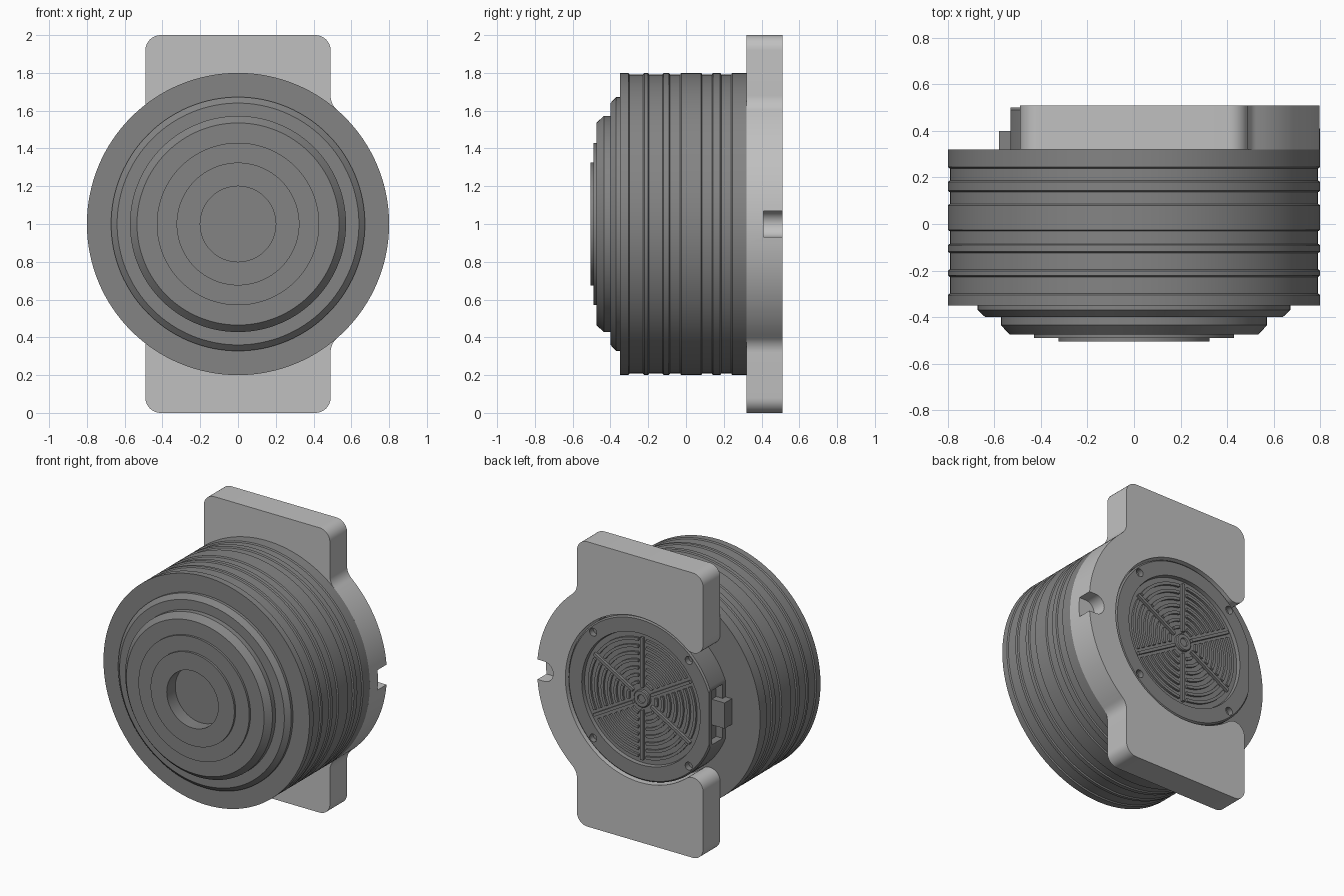
import bpy, bmesh
from math import sin, cos, pi, radians, degrees, atan2, sqrt
from mathutils import Matrix, Vector

if "Cube" in bpy.data.objects:
    bpy.data.objects.remove(bpy.data.objects["Cube"])

CZ = 1.0  # height of the main axis


def material(name, v):
    m = bpy.data.materials.new(name)
    m.use_nodes = True
    m.diffuse_color = (v, v, v, 1)
    m.node_tree.nodes["Principled BSDF"].inputs["Base Color"].default_value = (v, v, v, 1)
    return m


DARK = material("dark grey", 0.23)
LIGHT = material("light grey", 0.53)


def finish(name, bm, mat):
    bmesh.ops.remove_doubles(bm, verts=bm.verts, dist=1e-5)
    bmesh.ops.recalc_face_normals(bm, faces=bm.faces)
    me = bpy.data.meshes.new(name)
    bm.to_mesh(me)
    bm.free()
    me.materials.append(mat)
    ob = bpy.data.objects.new(name, me)
    bpy.context.collection.objects.link(ob)
    ob.location.z = CZ
    return ob


def activate(ob):
    bpy.ops.object.select_all(action='DESELECT')
    ob.select_set(True)
    bpy.context.view_layer.objects.active = ob


def smooth(ob):
    activate(ob)
    bpy.ops.object.shade_smooth_by_angle(angle=radians(25))


def lathe(name, profile, mat, steps=96):
    """Revolve (radius, y) points about the y axis."""
    bm = bmesh.new()
    vs = [bm.verts.new((r, y, 0)) for r, y in profile]
    es = [bm.edges.new(p) for p in zip(vs, vs[1:])]
    bmesh.ops.spin(bm, geom=vs + es, cent=(0, 0, 0), axis=(0, 1, 0),
                   angle=2 * pi, steps=steps)
    return finish(name, bm, mat)


def add_prism(bm, outline, y0, y1):
    """Extrude an (x, z) outline along y."""
    f = bm.faces.new([bm.verts.new((x, y0, z)) for x, z in outline])
    ext = bmesh.ops.extrude_face_region(bm, geom=[f])["geom"]
    bmesh.ops.translate(bm, vec=(0, y1 - y0, 0),
                        verts=[v for v in ext if isinstance(v, bmesh.types.BMVert)])


def prism(name, outline, y0, y1, mat):
    bm = bmesh.new()
    add_prism(bm, outline, y0, y1)
    return finish(name, bm, mat)


def arc(cx, cz, r, a0, a1, n):
    angles = [radians(a0 + (a1 - a0) * i / n) for i in range(n + 1)]
    return [(cx + r * cos(a), cz + r * sin(a)) for a in angles]


def rect(x0, x1, h):
    return [(x0, -h), (x1, -h), (x1, h), (x0, h)]


def cut(ob, cutter):
    cutter.hide_render = True
    activate(ob)
    mod = ob.modifiers.new("cut", 'BOOLEAN')
    mod.operation = 'DIFFERENCE'
    mod.solver = 'EXACT'
    mod.object = cutter
    bpy.ops.object.modifier_apply(modifier=mod.name)
    bpy.data.objects.remove(cutter)


# Round housing: stepped front with a bore, ribbed side wall
R, GROOVE = 0.80, 0.792
front = [(0, -0.41), (0.2, -0.41), (0.2, -0.505), (0.325, -0.505), (0.325, -0.49),
         (0.43, -0.49), (0.43, -0.475), (0.535, -0.475), (0.572, -0.435),
         (0.572, -0.40), (0.64, -0.40), (0.672, -0.37), (0.672, -0.35), (R, -0.35)]
recesses = [(-0.302, -0.224), (-0.198, -0.122), (-0.088, -0.028),
            (0.083, 0.14), (0.184, 0.242)]
wall = []
for a, b in recesses:
    wall += [(R, a - 0.003), (GROOVE, a + 0.003), (GROOVE, b - 0.003), (R, b + 0.003)]
housing = lathe("housing", front + wall + [(R, 0.32), (0, 0.32)], DARK, 128)
smooth(housing)

# Mounting plate: two lugs joined by a half ring, open on one side
OPEN = 0.58
fx, ff = 0.59, 0.10
fz = sqrt((R + ff) ** 2 - fx ** 2)
fa = degrees(atan2(fz, fx))
lx, lf = -0.41, 0.08
lz = sqrt((OPEN + lf) ** 2 - lx ** 2)
la = degrees(atan2(lz, lx))
half = (arc(0, 0, R, 0, fa, 20) + arc(fx, fz, ff, 180 + fa, 180, 8)[1:]
        + arc(0.41, 0.92, 0.08, 0, 90, 8) + arc(-0.41, 0.92, 0.08, 90, 180, 8)
        + arc(lx, lz, lf, 180, 180 + la, 10) + arc(0, 0, OPEN, la, 0, 40)[1:])
outline = half + [(x, -z) for x, z in reversed(half[1:-1])]
plate = prism("mounting_plate", outline, 0.32, 0.51, LIGHT)
slot = [(1, -0.07), (1, 0.07)] + arc(0.745, 0, 0.07, 90, 270, 16)
cut(plate, prism("notch_cutter", slot, 0.41, 0.6, LIGHT))
smooth(plate)

# Rear cover: dished disc with a flat side, socket opening and screw notches
cover = lathe("rear_cover", [(0, 0.31), (0.568, 0.31), (0.568, 0.49), (0.558, 0.50),
                             (0.46, 0.50), (0.455, 0.475), (0, 0.475)], DARK)
cut(cover, prism("flat_cutter", rect(-1, -0.53, 1), 0.2, 0.7, DARK))
cut(cover, prism("socket_cutter", rect(-0.6, -0.48, 0.19), 0.35, 0.47, DARK))
for k in range(4):
    a = radians(45 + 90 * k)
    hole = arc(0.525 * cos(a), 0.525 * sin(a), 0.028, 0, 337.5, 15)
    cut(cover, prism("screw_cutter", hole, 0.46, 0.6, DARK))
smooth(cover)

# Socket tongue on the flat side
prism("socket_tongue", rect(-0.58, -0.47, 0.09), 0.32, 0.40, DARK)

# Rear grille: six spokes with concentric bars between them
bm = bmesh.new()
for k in range(6):
    a = radians(30 + 60 * k)
    d, n = Vector((cos(a), sin(a))), Vector((-sin(a), cos(a))) * 0.01
    add_prism(bm, [tuple(p) for p in (d * 0.08 - n, d * 0.43 - n, d * 0.43 + n, d * 0.08 + n)],
              0.47, 0.494)
    for i in range(7):
        r = 0.11 + 0.05 * i
        gap = degrees(0.03 / r)
        a0, a1 = 30 + 60 * k + gap, 90 + 60 * k - gap
        add_prism(bm, arc(0, 0, r + 0.01, a0, a1, 8) + arc(0, 0, r - 0.01, a1, a0, 8),
                  0.47, 0.49)
smooth(finish("rear_grille", bm, DARK))

# Grille hub
smooth(lathe("grille_hub", [(0, 0.47), (0.06, 0.47), (0.06, 0.492), (0.054, 0.498),
                            (0.03, 0.498), (0.026, 0.49), (0, 0.49)], DARK, 32))
